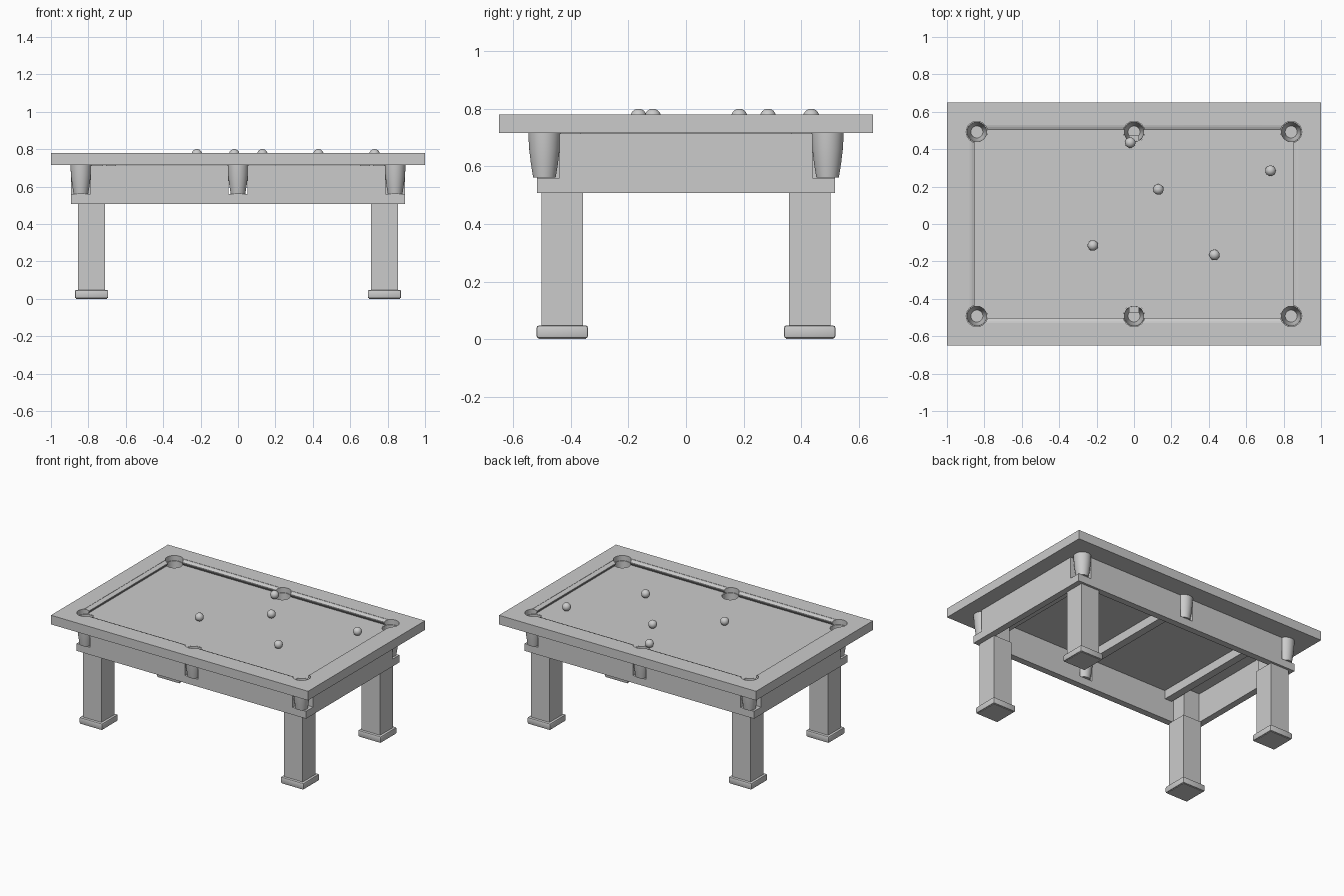
import bpy, bmesh, math
from mathutils import Matrix, Vector

if "Cube" in bpy.data.objects:
    bpy.data.objects.remove(bpy.data.objects["Cube"])

BED, RAIL_BOTTOM, RAIL_TOP = 0.745, 0.716, 0.78
POCKETS = [(x, y) for x in (-0.84, 0, 0.84) for y in (-0.492, 0.492)]


def finish(name, bm):
    bmesh.ops.recalc_face_normals(bm, faces=bm.faces)
    me = bpy.data.meshes.new(name)
    bm.to_mesh(me)
    bm.free()
    ob = bpy.data.objects.new(name, me)
    bpy.context.collection.objects.link(ob)
    return ob


def add_box(bm, x0, x1, y0, y1, z0, z1):
    m = Matrix.Translation(((x0 + x1) / 2, (y0 + y1) / 2, (z0 + z1) / 2))
    m = m @ Matrix.Diagonal((abs(x1 - x0), abs(y1 - y0), z1 - z0, 1))
    bmesh.ops.create_cube(bm, size=1, matrix=m)


def box(name, *dims, bevel=0):
    bm = bmesh.new()
    add_box(bm, *dims)
    if bevel:
        bmesh.ops.bevel(bm, geom=bm.edges[:], offset=bevel, segments=2,
                        profile=0.5, affect='EDGES')
    return finish(name, bm)


def smooth(ob, angle=35):
    bpy.ops.object.select_all(action='DESELECT')
    ob.select_set(True)
    bpy.context.view_layer.objects.active = ob
    bpy.ops.object.shade_smooth_by_angle(angle=math.radians(angle))


def cut(ob, cutter):
    mod = ob.modifiers.new("cut", 'BOOLEAN')
    mod.operation, mod.solver, mod.object = 'DIFFERENCE', 'EXACT', cutter
    bpy.ops.object.select_all(action='DESELECT')
    ob.select_set(True)
    bpy.context.view_layer.objects.active = ob
    bpy.ops.object.modifier_apply(modifier=mod.name)


# helper shapes: pocket holes and apron notches
bm = bmesh.new()
for x, y in POCKETS:
    bmesh.ops.create_cone(bm, cap_ends=True, segments=40, radius1=0.057, radius2=0.057,
                          depth=0.3, matrix=Matrix.Translation((x, y, 0.75)))
holes = finish("hole_cutter", bm)
bm = bmesh.new()
for x, y in POCKETS:
    sy = 1 if y > 0 else -1
    if x:
        sx = 1 if x > 0 else -1
        add_box(bm, sx * 0.788, sx * 0.93, sy * 0.44, sy * 0.56, 0.56, 0.8)
    else:
        add_box(bm, -0.05, 0.05, sy * 0.44, sy * 0.56, 0.56, 0.8)
notches = finish("notch_cutter", bm)


# cushion: sloped top, nose and undercut, extruded between two rail ends
def cushion(name, length, edge, turn):
    prof = [(0.004, RAIL_TOP - 0.001), (-0.012, RAIL_TOP - 0.004), (-0.028, 0.769),
            (-0.028, 0.762), (-0.014, BED - 0.002), (0.004, BED - 0.002)]
    bm = bmesh.new()
    f = bm.faces.new([bm.verts.new((-length / 2, edge + d, z)) for d, z in prof])
    r = bmesh.ops.extrude_face_region(bm, geom=[f])
    bmesh.ops.translate(bm, vec=(length, 0, 0),
                        verts=[v for v in r["geom"] if isinstance(v, bmesh.types.BMVert)])
    bm.transform(Matrix.Rotation(turn, 4, 'Z'))
    return finish(name, bm)


# bed, rails and cushions, pierced by the pockets
top = [box("playing_bed", -0.88, 0.88, -0.53, 0.53, RAIL_BOTTOM, BED)]
for s, n in ((-1, "front"), (1, "back")):
    top.append(box(n + "_rail", -1, 1, s * 0.53, s * 0.65, RAIL_BOTTOM, RAIL_TOP))
    top.append(cushion(n + "_cushion", 1.75, 0.53, 0 if s > 0 else math.pi))
for s, n in ((-1, "left"), (1, "right")):
    top.append(box(n + "_rail", s * 0.88, s, -0.53, 0.53, RAIL_BOTTOM, RAIL_TOP))
    top.append(cushion(n + "_cushion", 1.05, 0.88, -s * math.pi / 2))
for ob in top:
    cut(ob, holes)
    smooth(ob, 20)

# aprons, notched for the pocket cups
for s, n in ((-1, "front"), (1, "back")):
    cut(box(n + "_apron", -0.892, 0.892, s * 0.472, s * 0.518, 0.508, 0.714), notches)
for s, n in ((-1, "left"), (1, "right")):
    cut(box(n + "_apron", s * 0.846, s * 0.892, -0.472, 0.472, 0.508, 0.714), notches)

# cross beams under the bed
for i, x in enumerate((-0.68, 0, 0.68)):
    box("cross_beam_%d" % (i + 1), x - 0.027, x + 0.027, -0.472, 0.472, 0.655, RAIL_BOTTOM)

# pocket cups: hollow lathe
cup = [(0.0568, BED - 0.001), (0.056, 0.71), (0.053, 0.66), (0.047, 0.61), (0.039, 0.561),
       (0, 0.561), (0, 0.568), (0.032, 0.568), (0.042, 0.612), (0.048, 0.66),
       (0.051, 0.71), (0.052, BED - 0.001), (0.0568, BED - 0.001)]
for i, (x, y) in enumerate(POCKETS):
    bm = bmesh.new()
    vs = [bm.verts.new((r, 0, z)) for r, z in cup]
    es = [bm.edges.new(p) for p in zip(vs, vs[1:])]
    bmesh.ops.spin(bm, geom=vs + es, axis=(0, 0, 1), cent=(0, 0, 0),
                   angle=math.tau, steps=40)
    bmesh.ops.remove_doubles(bm, verts=bm.verts, dist=1e-5)
    bm.transform(Matrix.Translation((x, y, 0)))
    smooth(finish("pocket_cup_%d" % (i + 1), bm))

# legs with a narrower head block and a rounded foot
for sx, nx in ((-1, "left"), (1, "right")):
    for sy, ny in ((-1, "front"), (1, "back")):
        x, y, n = sx * 0.783, sy * 0.43, ny + "_" + nx

        def square(part, w, z0, z1, bevel=0):
            return box(n + part, x - w, x + w, y - w, y + w, z0, z1, bevel=bevel)
        square("_leg", 0.072, 0.04, 0.51)
        cut(square("_leg_head", 0.0625, 0.51, RAIL_BOTTOM), notches)
        smooth(square("_foot", 0.089, 0.003, 0.047, 0.007))
        box(n + "_foot_pad", x - 0.082, x + 0.082, y - 0.082, y + 0.082, 0, 0.01)

# balls
for i, (x, y) in enumerate([(-0.22, -0.115), (0.43, -0.165), (0.13, 0.185),
                            (0.73, 0.285), (-0.02, 0.435)]):
    bm = bmesh.new()
    bmesh.ops.create_uvsphere(bm, u_segments=32, v_segments=16, radius=0.028,
                              matrix=Matrix.Translation((x, y, BED + 0.0275)))
    smooth(finish("ball_%d" % (i + 1), bm))

for c in (holes, notches):
    bpy.data.objects.remove(c)
